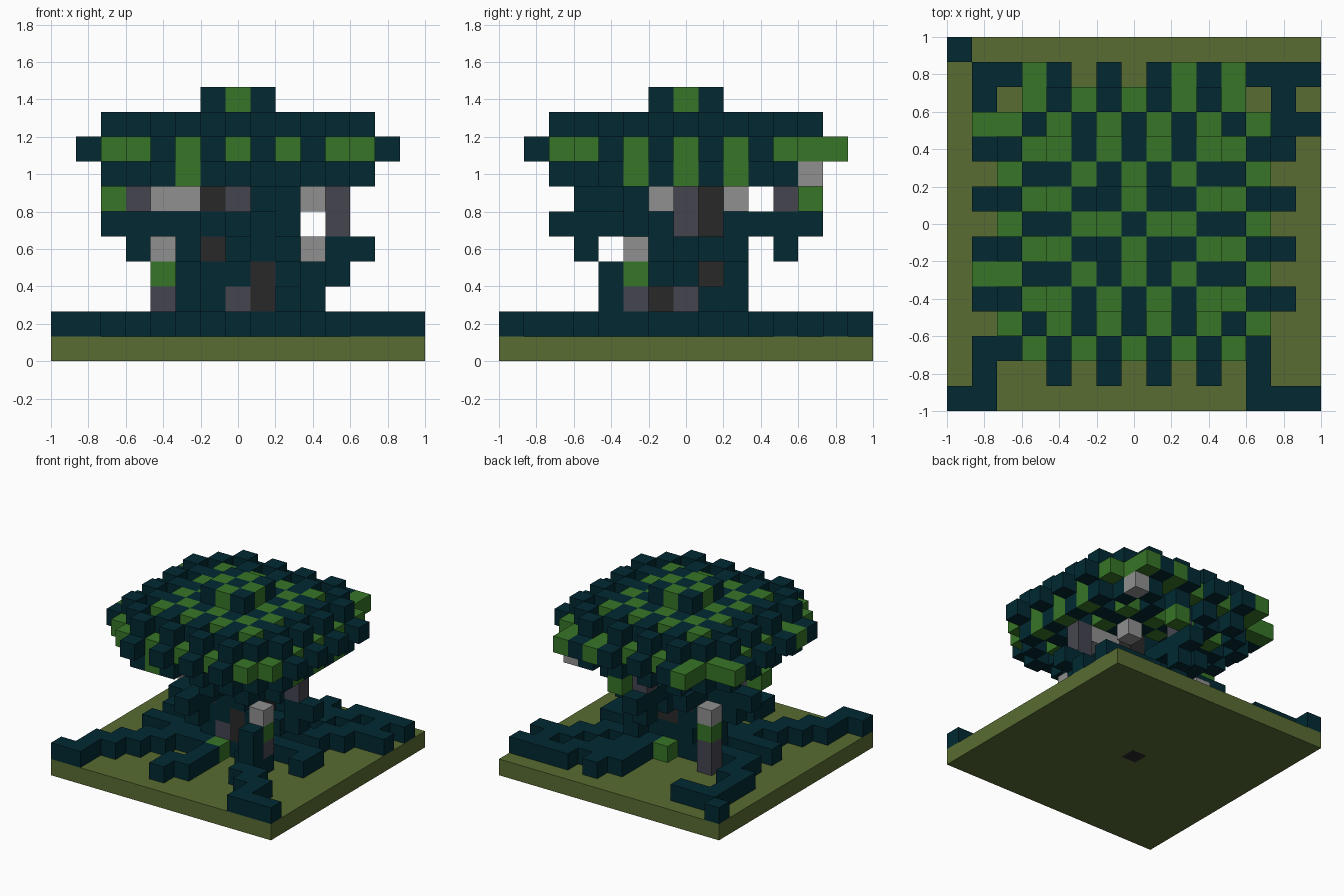
import bpy
import bmesh
from mathutils import Vector

cube = bpy.data.objects.get("Cube")
if cube:
    bpy.data.objects.remove(cube)

CELL = 2 / 15          # edge of one block; blocks are indexed from the centre
cells = {}             # (i, j, layer) -> (part, colour)


def material(name, rgb):
    m = bpy.data.materials.new(name)
    m.use_nodes = True
    m.diffuse_color = (*rgb, 1)
    m.node_tree.nodes["Principled BSDF"].inputs["Base Color"].default_value = (*rgb, 1)
    return m


mats = {
    "olive": material("olive_soil", (.1, .15, .032)),
    "teal": material("dark_teal", (.0005, .022, .031)),
    "green": material("leaf_green", (.038, .176, .021)),
    "slate": material("slate_grey", (.058, .06, .08)),
    "grey": material("light_grey", (.28, .28, .28)),
    "char": material("charcoal", (.022, .022, .022)),
}
names = list(mats)
STEP = {"E": (1, 0, 0), "W": (-1, 0, 0), "N": (0, 1, 0),
        "S": (0, -1, 0), "U": (0, 0, 1), "D": (0, 0, -1)}


def put(part, colour, *spots):
    for s in spots:
        cells[s] = (part, colour)


def walk(part, colour, start, path=""):
    """Lay blocks along a path of compass letters."""
    p = Vector(start)
    put(part, colour, tuple(map(int, p)))
    for c in path:
        p += Vector(STEP[c])
        put(part, colour, tuple(map(int, p)))


# ground slab with the trunk foot showing underneath
for i in range(-7, 8):
    for j in range(-7, 8):
        put("ground_slab", "olive", (i, j, 0))
put("trunk", "char", (0, 0, 0))

# roots creeping over the ground
for start, path in [
    ((7, -7, 1), "WWNNWNWNNWNW"), ((-7, -7, 1), "ENNENENENEE"),
    ((-1, -6, 1), "NENNN"), ((-4, 6, 1), "WWSSSESSEEE"), ((-7, 7, 1), ""),
    ((7, 6, 1), "WWWSWSWSWS"), ((7, 4, 1), "WNNSSWSWSWW"),
    ((5, -1, 1), "NWWW"), ((2, 6, 1), "SWSS"), ((-5, -1, 1), "EEEN"),
]:
    walk("roots", "teal", start, path)
put("moss", "green", (0, -2, 1), (0, 2, 1))

# trunk core
for i in (-1, 0, 1):
    for j in (-1, 0, 1):
        walk("trunk", "teal", (i, j, 1), "UUUUU")
put("trunk", "char", (1, -1, 2), (1, -1, 3), (-1, -1, 4), (-1, -1, 6),
    (1, 1, 3), (1, 1, 5), (1, 1, 6), (0, 1, 3), (-1, 1, 4), (-1, 1, 5))
put("trunk", "slate", (0, -1, 2), (1, 0, 2), (0, -1, 6))

# buttresses and branches around the trunk
for start, path in [
    ((-2, 0, 2), "UNU"), ((2, 1, 2), ""), ((2, 2, 2), "U"), ((0, 2, 4), ""),
    ((2, -1, 3), ""), ((2, 1, 4), ""), ((3, -3, 2), "U"), ((4, 0, 3), "UE"),
    ((0, -5, 5), "NDUNN"), ((-5, 1, 5), "EDUEE"), ((0, 5, 5), "SDUSS"),
    ((2, -2, 5), "U"), ((1, -4, 6), "NN"), ((-2, 3, 5), "S"),
]:
    walk("branches", "teal", start, path)

# stone posts: slate, green and grey from the ground up
for x, y in ((3, -2), (-3, 2)):
    for z, colour in enumerate(("slate", "green", "grey"), 2):
        put("posts", colour, (x, y, z))
put("posts", "slate", (-3, 2, 1))

# bare branch ends below the crown
put("branch_ends", "slate", (4, 0, 5), (4, 0, 6), (-4, 0, 6), (0, 4, 6))
put("branch_ends", "grey", (3, -1, 6), (3, 0, 6), (2, 0, 6), (2, 2, 6),
    (-3, 0, 6), (-2, 0, 6), (-3, -3, 6), (-2, -3, 6), (4, 5, 7))
put("hanging_leaves", "green", (-5, 0, 6), (1, 5, 6),
    (5, 0, 7), (5, 2, 7), (5, -2, 7), (-2, -5, 7))

# crown: full middle layer, checkered caps above and below with raised tufts
for i in range(-6, 7):
    for j in range(-6, 7):
        a, b = sorted((abs(i), abs(j)))
        even = (i + j) % 2 == 0
        if b <= 5 and a + b < 10:
            put("crown", "green", (i, j, 8))
        elif b == 6 and a in (1, 3):
            put("crown", "teal", (i, j, 8))
        for z in (7, 9):
            if b <= 3:
                put("crown", "green" if even else "teal", (i, j, z))
            elif even and b in (4, 5) and a < 5:
                put("crown", "teal", (i, j, z))
        if b <= 1:
            put("crown", "teal" if even else "green", (i, j, 10))
put("crown", "green", (4, 6, 8), (2, 6, 8), (-4, 6, 8), (-6, 4, 8), (-6, -2, 8))


def build(part):
    """Make one object from the exposed faces of a part's blocks."""
    bm = bmesh.new()
    for p, (owner, colour) in cells.items():
        if owner != part:
            continue
        centre = Vector(p) + Vector((0, 0, .5))
        for d in STEP.values():
            if tuple(q + e for q, e in zip(p, d)) in cells:
                continue
            n = Vector(d)
            u = Vector((d[1], d[2], d[0]))
            v = n.cross(u)
            corners = [(-1, -1), (1, -1), (1, 1), (-1, 1)]
            face = bm.faces.new([bm.verts.new((centre + (n + u * s + v * t) / 2) * CELL)
                                 for s, t in corners])
            face.material_index = names.index(colour)
    bmesh.ops.remove_doubles(bm, verts=bm.verts, dist=CELL / 100)
    mesh = bpy.data.meshes.new(part)
    for m in mats.values():
        mesh.materials.append(m)
    bm.to_mesh(mesh)
    bm.free()
    bpy.context.collection.objects.link(bpy.data.objects.new(part, mesh))


for part in sorted({owner for owner, _ in cells.values()}):
    build(part)
